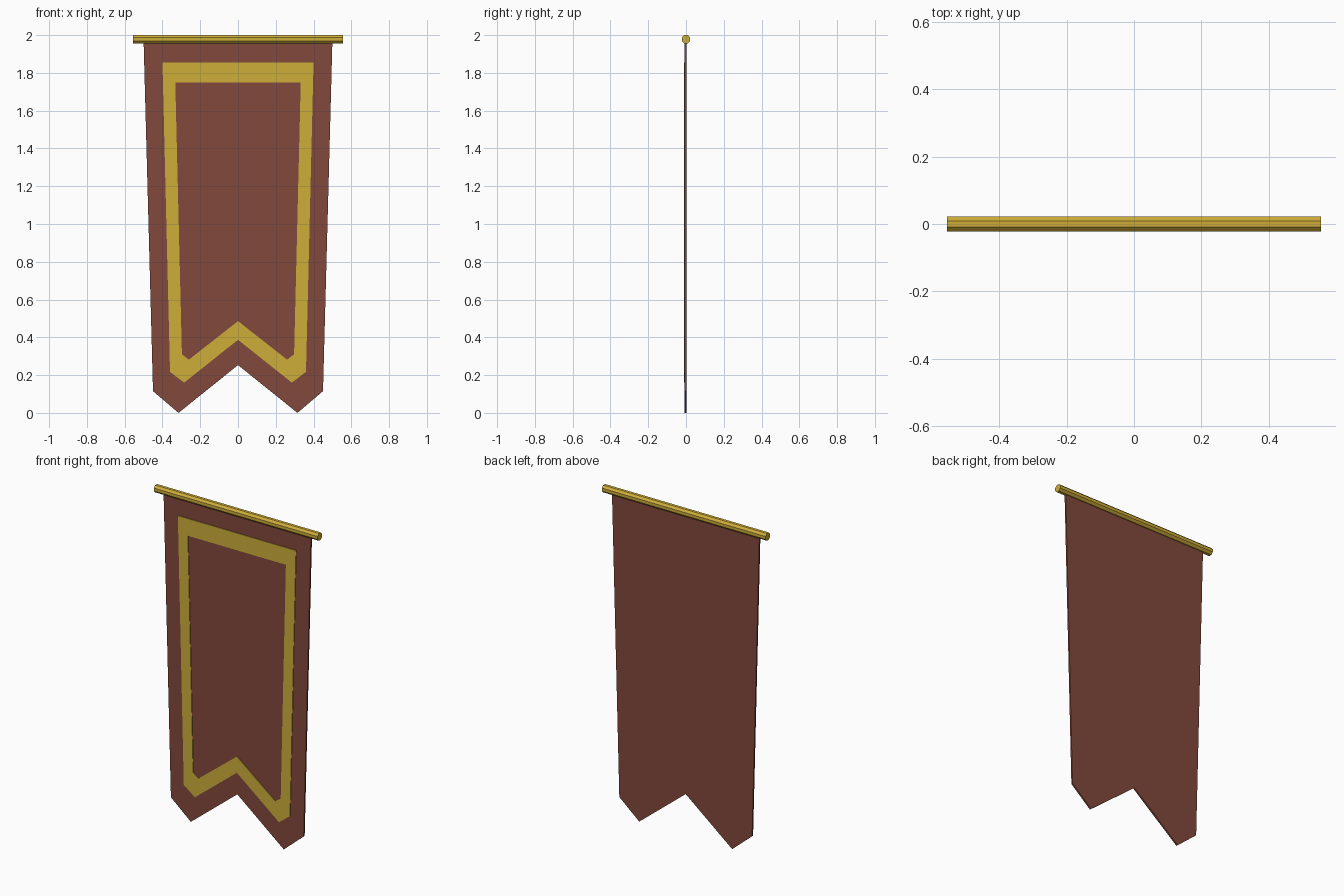
import bpy, bmesh, math
from mathutils import Matrix

if "Cube" in bpy.data.objects:
    bpy.data.objects.remove(bpy.data.objects["Cube"])


def material(name, rgb):
    m = bpy.data.materials.new(name)
    m.diffuse_color = (*rgb, 1)
    m.use_nodes = True
    m.node_tree.nodes["Principled BSDF"].inputs["Base Color"].default_value = m.diffuse_color
    return m


CLOTH = material("red brown cloth", (0.22, 0.065, 0.045))
GOLD = material("gold", (0.62, 0.42, 0.042))


def finish(bm, name, mat):
    bmesh.ops.recalc_face_normals(bm, faces=bm.faces)
    me = bpy.data.meshes.new(name)
    bm.to_mesh(me)
    bm.free()
    me.materials.append(mat)
    ob = bpy.data.objects.new(name, me)
    bpy.context.collection.objects.link(ob)
    return ob


def outline(half):
    """Full closed loop from the right half (top corner down to the notch)."""
    return half + [(-x, z) for x, z in reversed(half[:-1])]


def thicken(bm, depth):
    """Push a flat front-facing sheet back along +y into a solid."""
    ext = bmesh.ops.extrude_face_region(bm, geom=bm.faces[:])
    moved = [g for g in ext["geom"] if isinstance(g, bmesh.types.BMVert)]
    bmesh.ops.translate(bm, verts=moved, vec=(0, depth, 0))


# Cloth panel with a swallow-tail bottom
bm = bmesh.new()
cloth = outline([(0.5, 1.975), (0.45, 0.115), (0.315, 0.003), (0, 0.253)])
bm.faces.new([bm.verts.new((x, -0.007, z)) for x, z in cloth])
thicken(bm, 0.010)
for v in bm.verts:
    if v.co.z < 0.01:
        v.co.z = 0
finish(bm, "banner_cloth", CLOTH)

# Raised gold border on the front, following the cloth outline
bm = bmesh.new()
loops = [outline([(0.40, 1.855), (0.36, 0.217), (0.285, 0.16), (0, 0.387)]),
         outline([(0.332, 1.75), (0.297, 0.31), (0.26, 0.282), (0, 0.486)])]
outer, inner = [[bm.verts.new((x, -0.011, z)) for x, z in lp] for lp in loops]
n = len(outer)
for i in range(n):
    j = (i + 1) % n
    bm.faces.new((outer[i], outer[j], inner[j], inner[i]))
thicken(bm, 0.005)
finish(bm, "gold_border", GOLD)

# Eight-sided hanging rod
bm = bmesh.new()
R = 0.022 / math.cos(math.pi / 8)
rot = Matrix.Rotation(math.pi / 2, 4, 'Y') @ Matrix.Rotation(math.pi / 8, 4, 'Z')
bmesh.ops.create_cone(bm, cap_ends=True, segments=8, radius1=R, radius2=R, depth=1.11,
                      matrix=Matrix.Translation((0, 0, 1.978)) @ rot)
finish(bm, "hanging_rod", GOLD)
